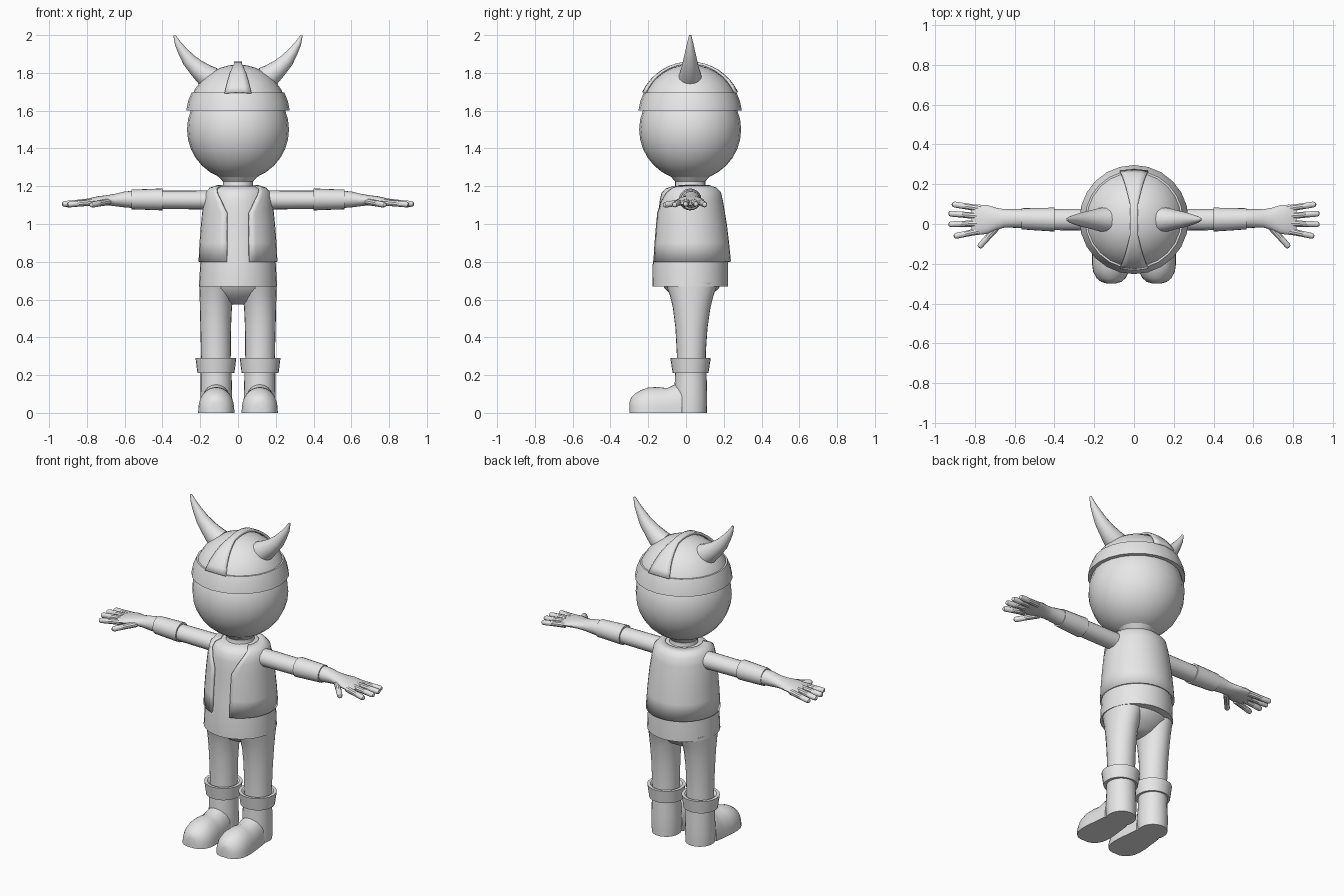
import bpy, bmesh, math
from mathutils import Vector

if "Cube" in bpy.data.objects:
    bpy.data.objects.remove(bpy.data.objects["Cube"])

gray = bpy.data.materials.new("plain gray")
gray.diffuse_color = (0.8, 0.8, 0.8, 1)
gray.use_nodes = True
gray.node_tree.nodes["Principled BSDF"].inputs["Base Color"].default_value = gray.diffuse_color


def finish(name, bm, mirror=False, thick=0.0, angle=35):
    """Turn a bmesh into a smooth-shaded object, optionally solid and mirrored."""
    bmesh.ops.recalc_face_normals(bm, faces=bm.faces)
    me = bpy.data.meshes.new(name)
    bm.to_mesh(me)
    bm.free()
    me.materials.append(gray)
    ob = bpy.data.objects.new(name, me)
    bpy.context.collection.objects.link(ob)
    bpy.ops.object.select_all(action='DESELECT')
    ob.select_set(True)
    bpy.context.view_layer.objects.active = ob
    bpy.ops.object.shade_smooth_by_angle(angle=math.radians(angle))
    if thick:
        s = ob.modifiers.new("Thickness", 'SOLIDIFY')
        s.thickness = thick
        s.offset = 0
    if mirror:
        ob.modifiers.new("Mirror", 'MIRROR').use_axis = (True, False, False)
    return ob


def tube(name, rings, ref=(0, 1, 0), axis=None, n=24, mirror=False, bm=None):
    """Loft ellipses (x, y, z, radius along ref, radius across) with capped ends."""
    keep = bm is not None
    bm = bm or bmesh.new()
    pts = [Vector(r[:3]) for r in rings]
    loops = []
    for i, r in enumerate(rings):
        t = Vector(axis) if axis else pts[min(i + 1, len(pts) - 1)] - pts[max(i - 1, 0)]
        t.normalize()
        u = Vector(ref)
        u = (u - t * u.dot(t)).normalized()
        v = t.cross(u)
        loops.append([bm.verts.new(pts[i] + u * r[3] * math.cos(a) + v * r[4] * math.sin(a))
                      for a in (2 * math.pi * k / n for k in range(n))])
    for a, b in zip(loops, loops[1:]):
        for k in range(n):
            bm.faces.new((a[k], a[(k + 1) % n], b[(k + 1) % n], b[k]))
    bm.faces.new(loops[0])
    bm.faces.new(loops[-1])
    return bm if keep else finish(name, bm, mirror)


def grid(rows):
    """Skin a list of equally long point rows."""
    bm = bmesh.new()
    vs = [[bm.verts.new(p) for p in row] for row in rows]
    for a, b in zip(vs, vs[1:]):
        for k in range(len(a) - 1):
            bm.faces.new((a[k], a[k + 1], b[k + 1], b[k]))
    return bm


UP = (0, 0, 1)
CY = 0.022  # depth of the head's centre

# Head and neck
bm = bmesh.new()
bmesh.ops.create_uvsphere(bm, u_segments=24, v_segments=16, radius=0.27)
bmesh.ops.translate(bm, verts=bm.verts, vec=(0, CY, 1.5))
finish("head", bm)
tube("neck", [(0, CY, 1.17, .095, .095), (0, CY, 1.2, .08, .08),
              (0, CY, 1.225, .08, .08), (0, CY, 1.26, .11, .11)], axis=UP)

# Helmet dome, rim band and crest strip
R, HZ = 0.264, 1.58
dome = []
for i in range(9):
    a = math.radians(10 + 79.5 * i / 8)
    dome.append((0, CY, HZ + R * math.sin(a), R * math.cos(a), R * math.cos(a)))
tube("helmet_dome", dome, axis=UP)
tube("helmet_band", [(0, CY, z, r, r) for r, z in
                     ((.235, 1.6), (.274, 1.6), (.264, 1.65), (.246, 1.695), (.225, 1.695))],
     axis=UP)
rows = []
for i in range(17):
    a = math.radians(-65 + 130 * i / 16)
    w = 0.02 + 0.05 * max(0, abs(i - 8) - 2) / 6
    rows.append([(w * s, CY + math.sin(a) * math.sqrt(.273 ** 2 - w * w * s * s),
                  HZ + math.cos(a) * math.sqrt(.273 ** 2 - w * w * s * s))
                 for s in (-1, -.5, 0, .5, 1)])
finish("helmet_crest", grid(rows), thick=0.014)

# Horns
tube("horn", [(.14, CY, 1.77, .063, .063), (.175, CY, 1.79, .058, .058),
              (.22, CY, 1.828, .046, .046), (.26, CY, 1.868, .037, .037),
              (.293, CY, 1.915, .026, .026), (.318, CY, 1.955, .017, .017),
              (.337, CY, 1.999, .006, .006)], n=16, mirror=True)


# Torso: z, centre depth, half depth, half width
def body(z0, shrink=0.0):
    prof = [(.8, .028, .208, .207), (.9, .026, .2, .202), (1.0, .024, .19, .194),
            (1.06, .022, .182, .188), (1.12, .02, .174, .18), (1.165, .02, .164, .17),
            (1.188, .02, .142, .15), (1.2, .02, .105, .11)]
    return [(0, c, z, d - shrink, w - shrink) for z, c, d, w in prof if z >= z0]


tube("shirt", [(0, .022, .67, .18, .19), (0, .022, .67, .2, .207), (0, .023, .79, .199, .2)]
     + body(.85, .014), axis=UP, n=32)

# Open vest, parted at the front with a widening neckline
rows = []
for _, c, z, d, w in body(0):
    gap = 0.06 + 0.055 * max(0, min(1, (z - 1.06) / 0.11))
    a0 = math.asin(min(.85, gap / w))
    row = []
    for k in range(33):
        a = a0 + (2 * math.pi - 2 * a0) * k / 32
        row.append(((w - .004) * math.sin(a), c - (d - .004) * math.cos(a), z))
    rows.append(row)
finish("vest", grid(rows), thick=0.012)

# Sleeves: upper part and wider cuff part
tube("upper_sleeve", [(.12, CY, 1.125, .055, .05), (.17, CY, 1.127, .055, .05),
                      (.42, CY, 1.128, .053, .048)], n=20, mirror=True)
tube("lower_sleeve", [(.40, CY, 1.13, .045, .045), (.40, CY, 1.13, .06, .058),
                      (.48, .024, 1.13, .057, .055), (.565, .026, 1.13, .053, .052),
                      (.565, .026, 1.13, .045, .042)], axis=(1, 0, 0), n=20, mirror=True)

# Forearm with palm, fingers and thumb
hand = tube("", [(.55, .028, 1.13, .048, .046), (.6, .028, 1.13, .047, .042),
                 (.65, .028, 1.127, .046, .033), (.69, .026, 1.126, .055, .027),
                 (.74, .023, 1.124, .073, .023), (.785, .021, 1.118, .076, .019),
                 (.815, .02, 1.113, .066, .012)], axis=(1, 0, 0), n=20, bm=bmesh.new())
fingers = [((.77, .077, 1.115), (.915, .1, 1.102)), ((.78, .04, 1.118), (.932, .053, 1.105)),
           ((.78, .003, 1.118), (.932, -.002, 1.105)), ((.77, -.034, 1.115), (.905, -.062, 1.102)),
           ((.685, -.012, 1.118), (.78, -.118, 1.1))]
for a, b in fingers:
    a, b = Vector(a), Vector(b)
    tube("", [(*a.lerp(b, t), r, r) for t, r in
              ((0, .018), (.5, .016), (.9, .0155), (.97, .012), (1, .005))],
         ref=UP, n=10, bm=hand)
finish("forearm_and_hand", hand, mirror=True)

# Hips and legs
tube("hips", [(0, .03, .575, .03, .05), (0, .03, .59, .07, .1), (0, .03, .62, .1, .16),
              (0, .03, .66, .145, .188), (0, .03, .72, .16, .19)], axis=UP)
tube("leg", [(.117, .028, .22, .076, .077), (.117, .028, .32, .077, .079),
             (.118, .029, .45, .085, .081), (.117, .03, .56, .1, .085),
             (.113, .03, .62, .115, .09), (.108, .03, .69, .14, .095)], axis=UP, mirror=True)

# Boots: shaft, foot and flared cuff
tube("boot_shaft", [(.115, .025, 0, .085, .082), (.115, .025, .06, .087, .085),
                    (.115, .025, .13, .086, .083), (.116, .026, .25, .082, .081)],
     axis=UP, mirror=True)
tube("boot_cuff", [(.117, .024, .212, .07, .07), (.117, .024, .212, .095, .098),
                   (.117, .024, .29, .107, .108), (.117, .024, .29, .09, .09),
                   (.117, .024, .275, .07, .07)], axis=UP, mirror=True)
rows = []
for y, w, h in ((-.298, .025, .06), (-.291, .05, .08), (-.272, .073, .1), (-.24, .09, .12),
                (-.2, .096, .134), (-.15, .095, .137), (-.1, .089, .131),
                (-.06, .085, .15), (-.02, .08, .16)):
    arc = [(.115 + w * math.cos(math.pi * k / 16), y, h * math.sin(math.pi * k / 16) ** .8)
           for k in range(16)]
    arc.append((.115 - w, y, 0))
    rows.append(arc + [arc[0]])
bm = grid(rows)
bmesh.ops.remove_doubles(bm, verts=bm.verts, dist=1e-5)
bmesh.ops.holes_fill(bm, edges=bm.edges)
finish("boot_foot", bm, mirror=True, angle=50)
